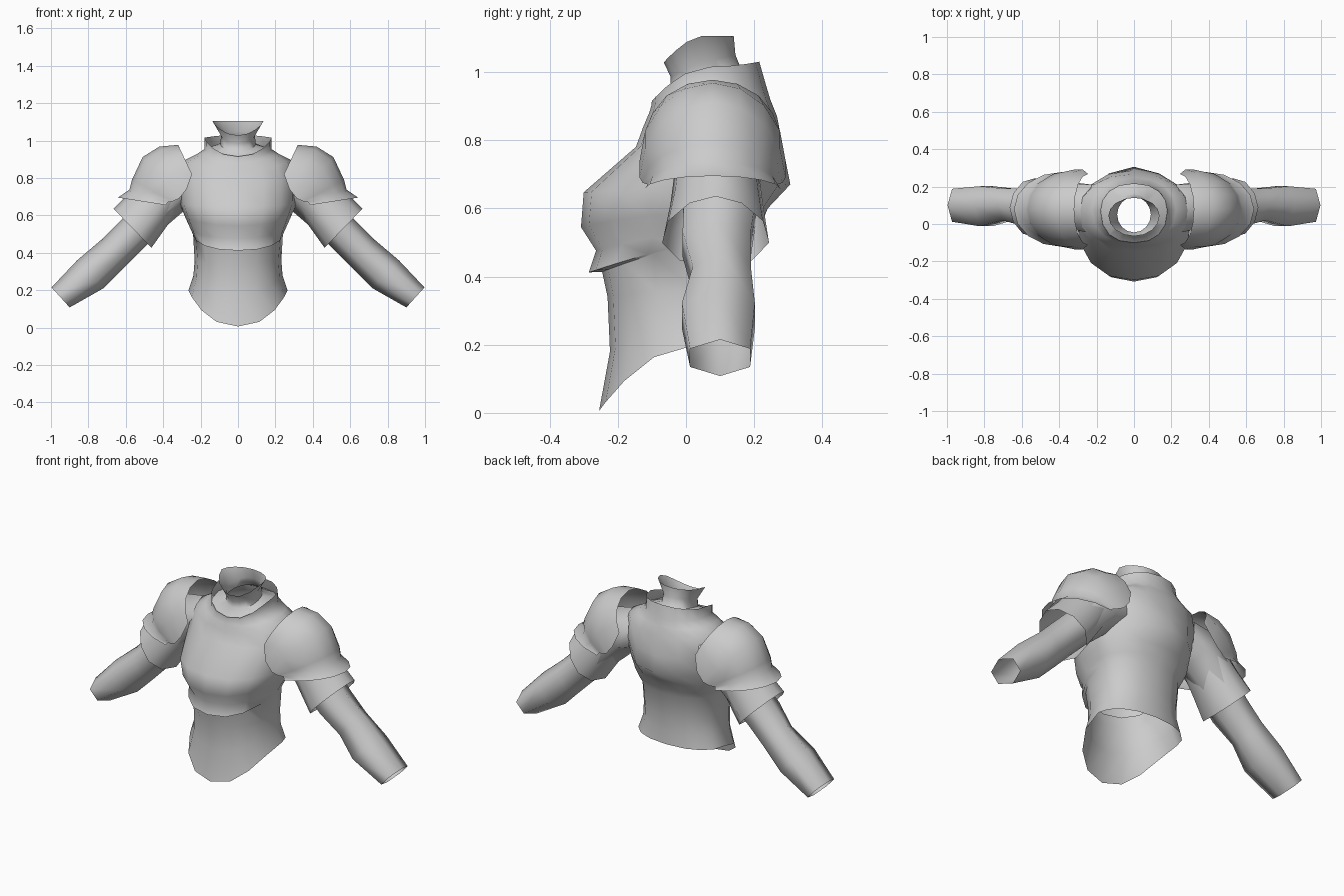
import bpy, bmesh, math
from mathutils import Vector

if "Cube" in bpy.data.objects:
    bpy.data.objects.remove(bpy.data.objects["Cube"])

steel = bpy.data.materials.new("plain_grey")
steel.diffuse_color = (0.6, 0.6, 0.6, 1)
steel.use_nodes = True
steel.node_tree.nodes["Principled BSDF"].inputs["Base Color"].default_value = steel.diffuse_color


def loft(name, rows, closed=True, mirror=False, angle=55):
    """Skin a list of point rows with quads."""
    bm = bmesh.new()
    grid = [[bm.verts.new(p) for p in row] for row in rows]
    n = len(rows[0])
    for a, b in zip(grid, grid[1:]):
        for i in range(n if closed else n - 1):
            j = (i + 1) % n
            bm.faces.new((a[i], a[j], b[j], b[i]))
    # weld rings where they share points
    bmesh.ops.remove_doubles(bm, verts=bm.verts, dist=0.002)
    bmesh.ops.recalc_face_normals(bm, faces=bm.faces)
    me = bpy.data.meshes.new(name)
    bm.to_mesh(me)
    bm.free()
    me.materials.append(steel)
    ob = bpy.data.objects.new(name, me)
    bpy.context.collection.objects.link(ob)
    bpy.ops.object.select_all(action='DESELECT')
    ob.select_set(True)
    bpy.context.view_layer.objects.active = ob
    bpy.ops.object.shade_smooth_by_angle(angle=math.radians(angle))
    if mirror:
        ob.modifiers.new("other_side", 'MIRROR')
    return ob


def spow(v, e):
    return math.copysign(abs(v) ** e, v)


def body_ring(w, ys, yf, yb, zf, zs, zb, p=2, n=16, e=0.87, eb=1.0):
    """Horizontal ring with its own front, side and back depth and height."""
    pts = []
    for i in range(n):
        t = 2 * math.pi * i / n
        front = math.cos(t) > 1e-6
        s = spow(math.sin(t), e)
        c = abs(math.cos(t)) ** (e if front else eb)
        y, z = (yf, zf) if front else (yb, zb)
        pts.append((w * s, ys + (y - ys) * c, zs + (z - zs) * c ** p))
    return pts


def limb_ring(up, low, yc, hy, n, skew=0.0):
    """Ring across a limb, given its upper and lower (x, z) points."""
    u, l = Vector(up), Vector(low)
    pts = []
    for i in range(n):
        t = 2 * math.pi * i / n
        q = (u + l) / 2 + (u - l) / 2 * math.cos(t)
        pts.append((q.x, yc + hy * math.sin(t) * (1 - skew * math.cos(t)), q.y))
    return pts


# breastplate, back and waist: the front ledge fades out at the sides,
# the back runs smoothly to the hem
collar_base = (.178, .07, -.102, .235, .90, .955, .96, 1.8)
waist_top = (.24, .02, -.246, .195, .414, .497, .50, 1.2)
loft("cuirass", [
    body_ring(.18, .07, -.10, .215, .915, 1.015, 1.03, 1.9),
    body_ring(*collar_base),
    body_ring(.225, .08, -.108, .247, .88, .925, .92),
    body_ring(.285, .08, -.125, .267, .84, .895, .87),
    body_ring(.315, .07, -.147, .288, .78, .80, .76, eb=1.3),
    body_ring(.31, .05, -.30, .306, .647, .66, .67, eb=1.9),
    body_ring(.28, .04, -.308, .24, .545, .585, .60, eb=1.1),
    body_ring(.255, .03, -.264, .215, .476, .53, .54, 1.5),
    body_ring(.241, .02, -.285, .195, .412, .497, .50, 1.2),
    body_ring(*waist_top),
    body_ring(.232, .02, -.23, .18, .34, .36, .36),
    body_ring(.238, .02, -.223, .178, .18, .28, .28),
    body_ring(.265, .03, -.255, .185, .006, .20, .20),
], angle=58)

# flared neck running down into the collar
loft("neck", [
    body_ring(.137, .045, -.065, .14, 1.028, 1.105, 1.105, 1.6, e=1),
    body_ring(.09, .05, -.045, .145, .985, 1.03, 1.05, 1, e=1),
    body_ring(.095, .05, -.045, .165, .95, .98, 1.0, 1, e=1),
    body_ring(*collar_base),
])

# arms, open at the wrist
arm = [((.23, .905), (.22, .66), .08, .13),
       ((.40, .87), (.27, .64), .10, .12),
       ((.53, .67), (.41, .52), .10, .105),
       ((.63, .57), (.51, .42), .09, .10),
       ((.73, .47), (.62, .31), .105, .085),
       ((.86, .36), (.72, .21), .095, .107),
       ((.997, .215), (.90, .108), .10, .088)]
loft("arm", [limb_ring(u, l, y, h / .866, 6) for u, l, y, h in arm], mirror=True, angle=70)

# flared upper arm guards
guard = [((.50, .82), (.29, .67), .09, .12),
         ((.58, .72), (.375, .55), .09, .135),
         ((.665, .635), (.463, .427), .087, .155)]
loft("arm_guard", [limb_ring(u, l, y, h, 10, .2) for u, l, y, h in guard], mirror=True)

# domed shoulder plates with a lip: base (x, z), crown (x, z), half depth
plate = [((.246, .82), (.32, .977), .19),
         ((.275, .74), (.42, .968), .214),
         ((.315, .69), (.51, .912), .214),
         ((.35, .675), (.567, .79), .205),
         ((.375, .67), (.58, .738), .19),
         ((.385, .655), (.642, .695), .20)]
rows = []
for base, crown, half in plate:
    row = []
    for i in range(9):
        t = math.pi * i / 8
        q = Vector(base).lerp(Vector(crown), math.sin(t))
        row.append((q.x, .078 - half * math.cos(t), q.y))
    rows.append(row)
loft("shoulder_plate", rows, closed=False, mirror=True)
